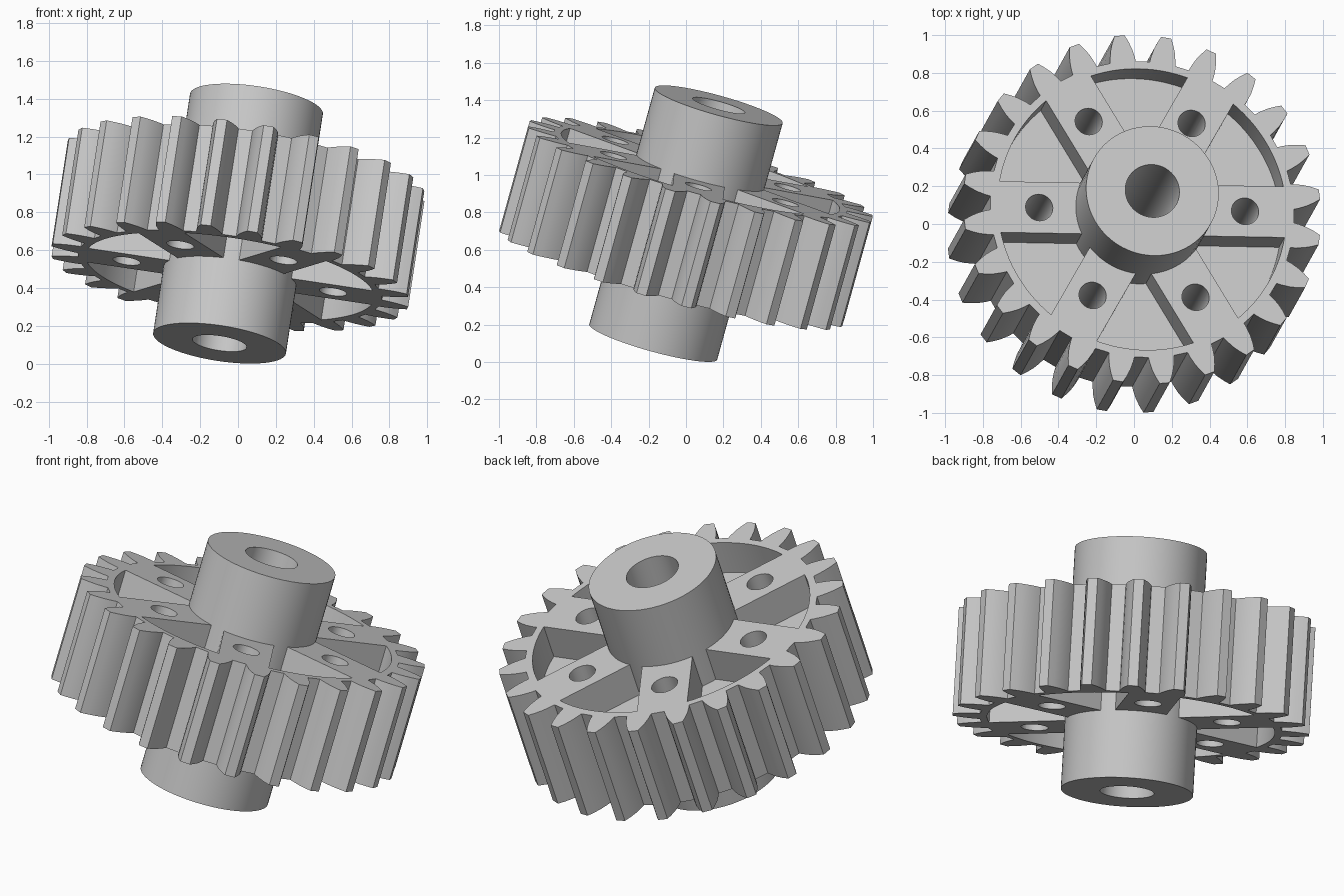
import bpy, bmesh
from math import sin, cos, asin, pi, radians
from mathutils import Matrix, Vector

cube = bpy.data.objects.get("Cube")
if cube:
    bpy.data.objects.remove(cube, do_unlink=True)

# Main sizes
TEETH, SPOKES = 24, 6
HALF_GEAR, HALF_HUB = 0.293, 0.663
HUB_R, BORE_R = 0.355, 0.145
POCKET_R, SPOKE_HALF, WEB_HALF = 0.772, 0.14, 0.095
HOLE_R, HOLE_DIST = 0.073, 0.551

# Tilted placement: the shaft axis leans right and back
axis = Vector((0.147, 0.264, 0.953)).normalized()
side = Vector((0.989, -0.018, 0))
side.z = -(side.x * axis.x + side.y * axis.y) / axis.z
side.normalize()
tilt = Matrix((side, axis.cross(side), axis)).transposed().to_4x4()
placement = Matrix.Translation((0, 0, 0.74)) @ tilt

metal = bpy.data.materials.new("light_grey")
metal.use_nodes = True
grey = (0.58, 0.58, 0.58, 1)
metal.diffuse_color = grey
metal.node_tree.nodes["Principled BSDF"].inputs["Base Color"].default_value = grey


def polar(r, a):
    return (r * cos(a), r * sin(a))


def arc(r, start, end, steps):
    return [polar(r, start + (end - start) * i / steps) for i in range(steps + 1)]


def circle(r, n, centre=(0, 0)):
    return [(centre[0] + x, centre[1] + y) for x, y in arc(r, 0, 2 * pi, n)[:-1]]


def prism(bm, outline, low, high):
    bottom = [bm.verts.new((x, y, low)) for x, y in outline]
    top = [bm.verts.new((x, y, high)) for x, y in outline]
    bm.faces.new(bottom[::-1])
    bm.faces.new(top)
    for i in range(len(outline)):
        j = (i + 1) % len(outline)
        bm.faces.new((bottom[i], bottom[j], top[j], top[i]))


def make_object(name, bm):
    bmesh.ops.recalc_face_normals(bm, faces=bm.faces)
    mesh = bpy.data.meshes.new(name)
    bm.to_mesh(mesh)
    bm.free()
    mesh.materials.append(metal)
    obj = bpy.data.objects.new(name, mesh)
    bpy.context.collection.objects.link(obj)
    return obj


def activate(obj):
    bpy.ops.object.select_all(action='DESELECT')
    obj.select_set(True)
    bpy.context.view_layer.objects.active = obj


def finish(obj):
    obj.matrix_world = placement
    activate(obj)
    bpy.ops.object.shade_smooth_by_angle(angle=radians(15))


# Toothed wheel: one flank, mirrored, repeated around the rim
flank = [(0.813, 0.069), (0.84, 0.066), (0.883, 0.057), (0.92, 0.044), (0.957, 0.027)]
tooth = [(r, -w) for r, w in flank] + [(r, w) for r, w in reversed(flank)]
rim = []
for k in range(TEETH):
    mid = radians(6) + 2 * pi * k / TEETH
    rim += [polar(r, mid + w / r) for r, w in tooth]
bm = bmesh.new()
prism(bm, rim, -HALF_GEAR, HALF_GEAR)
wheel = make_object("gear_wheel", bm)

# Cutter: pockets on both faces, spoke holes and a centre opening inside the hub
bm = bmesh.new()
inner = HUB_R - 0.015
a_out, a_in = asin(SPOKE_HALF / POCKET_R), asin(SPOKE_HALF / inner)
step = 2 * pi / SPOKES
for k in range(SPOKES):
    a = k * step
    pocket = arc(POCKET_R, a + a_out, a + step - a_out, 14)
    pocket += arc(inner, a + step - a_in, a + a_in, 4)
    prism(bm, pocket, WEB_HALF, 0.5)
    prism(bm, pocket, -0.5, -WEB_HALF)
    prism(bm, circle(HOLE_R, 32, polar(HOLE_DIST, a)), -0.5, 0.5)
prism(bm, circle(0.25, 32), -0.5, 0.5)
cutter = make_object("wheel_cutter", bm)
cutter.hide_render = True

cut = wheel.modifiers.new("pockets", 'BOOLEAN')
cut.operation = 'DIFFERENCE'
cut.solver = 'EXACT'
cut.object = cutter
activate(wheel)
bpy.ops.object.modifier_apply(modifier=cut.name)
bpy.data.objects.remove(cutter, do_unlink=True)
finish(wheel)

# Hub: a long tube through the wheel
bm = bmesh.new()
loops = []
for r, z in ((HUB_R, -HALF_HUB), (HUB_R, HALF_HUB), (BORE_R, HALF_HUB), (BORE_R, -HALF_HUB)):
    loops.append([bm.verts.new((x, y, z)) for x, y in circle(r, 64)])
for i, loop in enumerate(loops):
    after = loops[(i + 1) % len(loops)]
    for j in range(len(loop)):
        n = (j + 1) % len(loop)
        bm.faces.new((loop[j], loop[n], after[n], after[j]))
finish(make_object("hub", bm))
